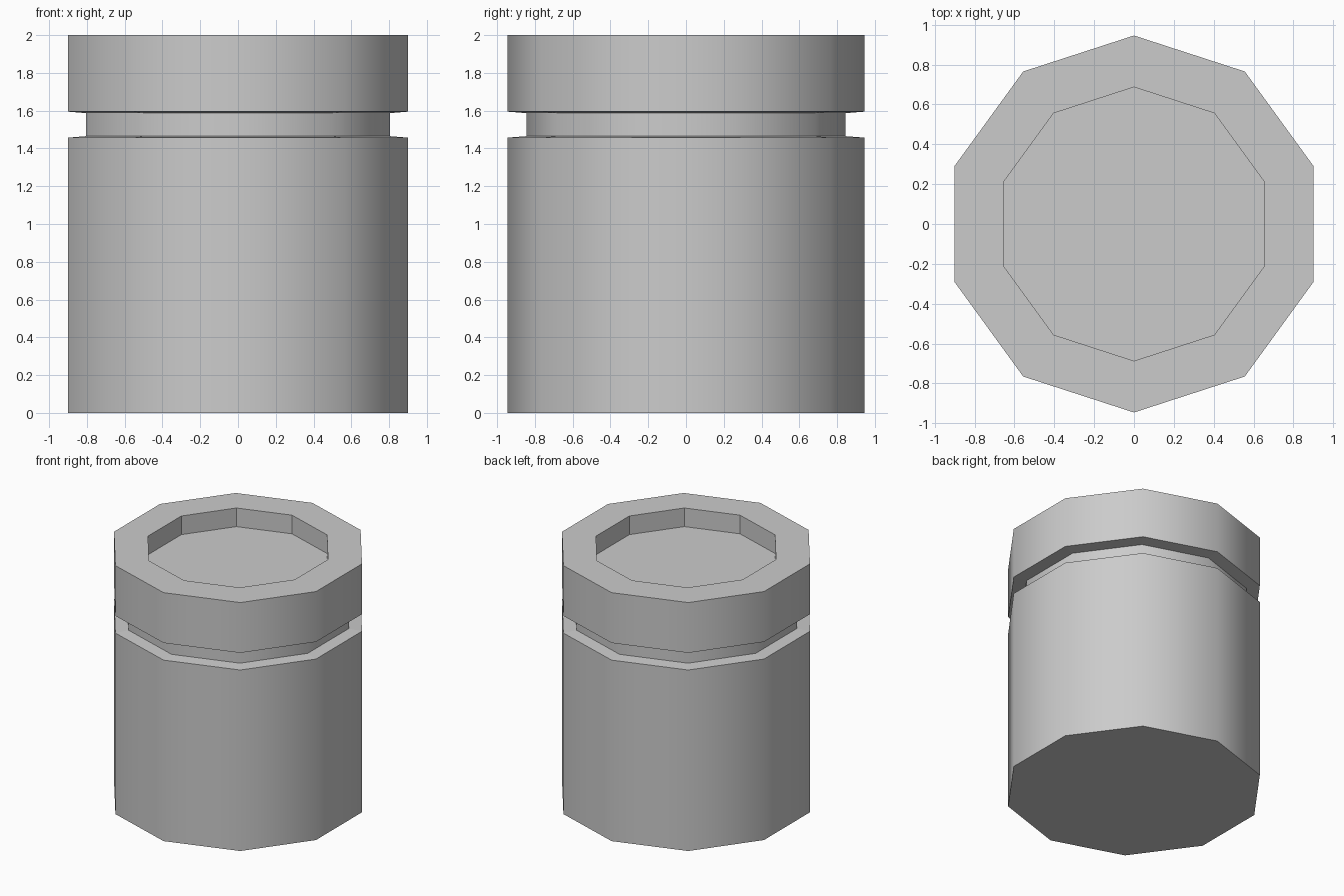
import bpy, bmesh
from math import cos, sin, pi

if "Cube" in bpy.data.objects:
    bpy.data.objects.remove(bpy.data.objects["Cube"])

SIDES = 10

# Profile from bottom to recess floor: (radius, z)
profile = [(0.946, 0.0), (0.946, 1.457), (0.845, 1.465), (0.845, 1.587),
           (0.946, 1.595), (0.946, 2.0), (0.687, 2.0), (0.687, 1.85)]
# Outer wall bands that are smooth shaded; everything else is flat
smooth_bands = {0, 2, 4}

bm = bmesh.new()
rings = [[bm.verts.new((r * cos(pi / 2 + 2 * pi * i / SIDES),
                        r * sin(pi / 2 + 2 * pi * i / SIDES), z))
          for i in range(SIDES)] for r, z in profile]

# Side bands, ledges, rim and recess wall
for band, (low, high) in enumerate(zip(rings, rings[1:])):
    for i in range(SIDES):
        j = (i + 1) % SIDES
        face = bm.faces.new((low[i], low[j], high[j], high[i]))
        face.smooth = band in smooth_bands

# Base and recess floor
bm.faces.new(rings[0][::-1])
bm.faces.new(rings[-1])

# Crisp edges wherever a flat face meets a wall
for edge in bm.edges:
    edge.smooth = all(f.smooth for f in edge.link_faces)

mesh = bpy.data.meshes.new("canister")
bm.to_mesh(mesh)
bm.free()
canister = bpy.data.objects.new("canister", mesh)
bpy.context.collection.objects.link(canister)
